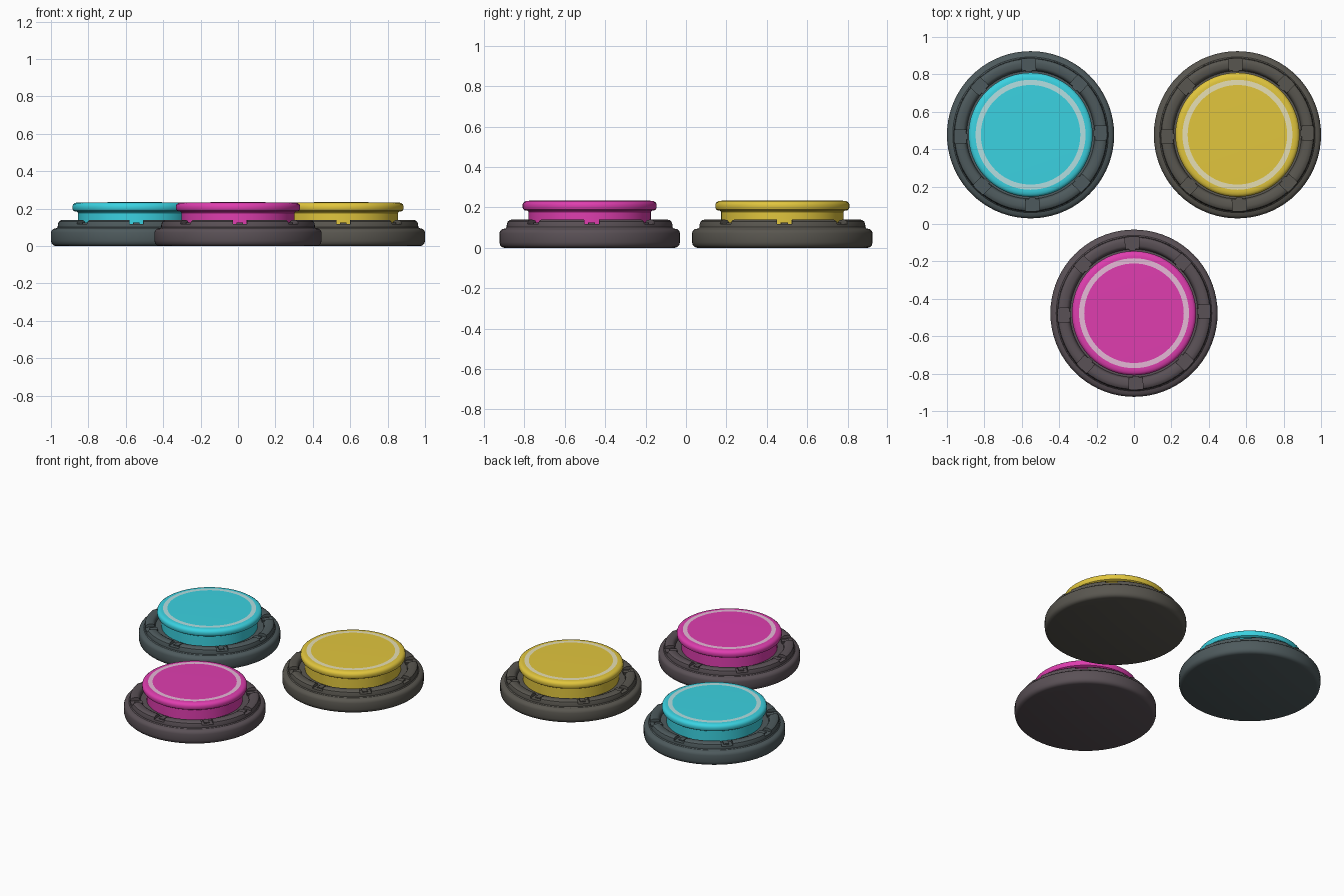
import bpy, bmesh
from math import pi, sin, cos, radians
from mathutils import Matrix

if "Cube" in bpy.data.objects:
    bpy.data.objects.remove(bpy.data.objects["Cube"])

SEG = 72


def material(name, rgb):
    m = bpy.data.materials.new(name)
    m.diffuse_color = (*[c ** 2.2 for c in rgb], 1)
    m.use_nodes = True
    m.node_tree.nodes["Principled BSDF"].inputs["Base Color"].default_value = m.diffuse_color
    return m


def finish(name, bm, mats):
    bmesh.ops.recalc_face_normals(bm, faces=bm.faces)
    me = bpy.data.meshes.new(name)
    bm.to_mesh(me)
    bm.free()
    ob = bpy.data.objects.new(name, me)
    bpy.context.collection.objects.link(ob)
    for m in mats:
        me.materials.append(m)
    return ob


def smooth(ob):
    bpy.ops.object.select_all(action='DESELECT')
    ob.select_set(True)
    bpy.context.view_layer.objects.active = ob
    bpy.ops.object.shade_smooth_by_angle(angle=radians(35))


def lathe(name, profile, centre, mats, band=None):
    """Revolve (radius, z) points; strip number 'band' gets the second material."""
    bm = bmesh.new()
    rings = []
    for r, z in profile:
        n = 1 if r == 0 else SEG
        rings.append([bm.verts.new((centre[0] + r * cos(2 * pi * i / SEG),
                                    centre[1] + r * sin(2 * pi * i / SEG), z))
                      for i in range(n)])
    for k, (a, b) in enumerate(zip(rings, rings[1:])):
        for i in range(SEG):
            j = (i + 1) % SEG
            quad = [a[i % len(a)], a[j % len(a)], b[j % len(b)], b[i % len(b)]]
            face = bm.faces.new(list(dict.fromkeys(quad)))
            face.material_index = int(k == band)
    return finish(name, bm, mats)


def radial_boxes(name, centre, r0, r1, width, z0, z1, mats=()):
    """Eight boxes arranged around the button."""
    bm = bmesh.new()
    for k in range(8):
        m = (Matrix.Translation((centre[0], centre[1], (z0 + z1) / 2))
             @ Matrix.Rotation(radians(45 * k + 1.5), 4, 'Z')
             @ Matrix.Translation(((r0 + r1) / 2, 0, 0))
             @ Matrix.Diagonal((r1 - r0, width, z1 - z0, 1)))
        bmesh.ops.create_cube(bm, size=1, matrix=m)
    return finish(name, bm, mats)


# Profiles as (radius, height)
BASE = [(0, 0), (0.422, 0), (0.434, 0.004), (0.443, 0.013), (0.447, 0.028),
        (0.447, 0.072), (0.443, 0.084), (0.434, 0.092), (0.416, 0.096),
        (0.411, 0.102), (0.410, 0.120), (0.406, 0.131), (0.396, 0.138),
        (0.384, 0.140), (0.362, 0.138), (0.352, 0.133), (0.346, 0.124),
        (0.342, 0.108), (0, 0.108)]
CAP = [(0, 0.09), (0.303, 0.09), (0.303, 0.178), (0.308, 0.184), (0.320, 0.185),
       (0.328, 0.190), (0.332, 0.200), (0.332, 0.214), (0.328, 0.224),
       (0.318, 0.231), (0.304, 0.233), (0.294, 0.2333), (0.266, 0.2337), (0, 0.235)]
RING_BAND = 11

BUTTONS = [
    ("cyan", (-0.553, 0.477), (0.24, 0.82, 0.88), (0.31, 0.355, 0.365), (0.70, 0.87, 0.88)),
    ("yellow", (0.553, 0.477), (0.88, 0.77, 0.25), (0.35, 0.34, 0.315), (0.90, 0.87, 0.70)),
    ("magenta", (0, -0.477), (0.87, 0.25, 0.68), (0.355, 0.32, 0.34), (0.90, 0.72, 0.84)),
]

for tag, c, colour, dark, pale in BUTTONS:
    base_mat = material(tag + " housing", dark)

    # Round housing with eight notches in its upper rim
    base = lathe(tag + "_base", BASE, c, [base_mat])
    cutter = radial_boxes(tag + "_notch_cutter", c, 0.325, 0.425, 0.074, 0.119, 0.16)
    cutter.hide_render = True
    mod = base.modifiers.new("notches", 'BOOLEAN')
    mod.operation = 'DIFFERENCE'
    mod.solver = 'EXACT'
    mod.object = cutter
    bpy.context.view_layer.objects.active = base
    bpy.ops.object.modifier_apply(modifier=mod.name)
    bpy.data.objects.remove(cutter)
    smooth(base)

    # Small clip lying in each notch
    radial_boxes(tag + "_clips", c, 0.336, 0.385, 0.034, 0.10, 0.125, [base_mat])

    # Push cap with overhanging lip and a pale ring on its face
    smooth(lathe(tag + "_cap", CAP, c,
                 [material(tag + " cap", colour), material(tag + " ring", pale)], RING_BAND))
